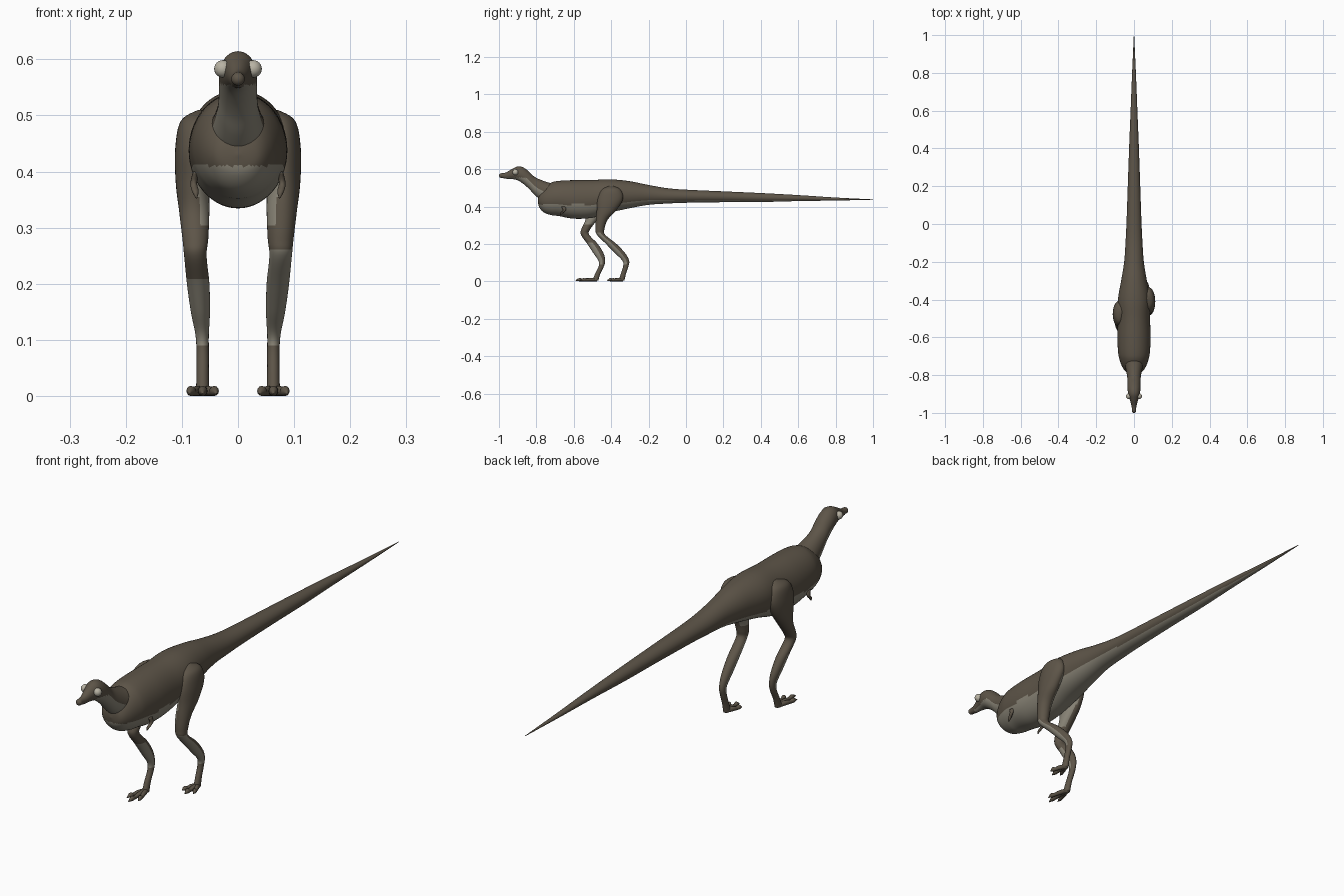
import bpy
import bmesh
from math import cos, sin, pi
from mathutils import Vector

cube = bpy.data.objects.get("Cube")
if cube:
    bpy.data.objects.remove(cube, do_unlink=True)


def material(name, rgb):
    mat = bpy.data.materials.new(name)
    mat.use_nodes = True
    colour = (*rgb, 1.0)
    mat.diffuse_color = colour
    mat.node_tree.nodes["Principled BSDF"].inputs["Base Color"].default_value = colour
    return mat


brown = material("brown hide", (0.11, 0.09, 0.065))
pale = material("pale underside", (0.26, 0.24, 0.19))
ivory = material("ivory eye", (0.48, 0.45, 0.37))


def smooth_rows(rows, steps):
    """Pass a smooth curve through every column of the section table."""
    rows = [Vector(r) for r in rows]
    out = []
    for i in range(len(rows) - 1):
        a, b = rows[max(i - 1, 0)], rows[i]
        c, d = rows[i + 1], rows[min(i + 2, len(rows) - 1)]
        for k in range(steps):
            t = k / steps
            out.append(0.5 * (2 * b + (c - a) * t + (2 * a - 5 * b + 4 * c - d) * t ** 2
                              + (3 * b - a - 3 * c + d) * t ** 3))
    return out + [rows[-1]]


def finish(bm, name, materials, rule=None):
    bmesh.ops.recalc_face_normals(bm, faces=bm.faces)
    bm.normal_update()
    for face in bm.faces:
        face.smooth = True
        if rule and rule(face.calc_center_median(), face.normal):
            face.material_index = 1
    mesh = bpy.data.meshes.new(name)
    bm.to_mesh(mesh)
    bm.free()
    for mat in materials:
        mesh.materials.append(mat)
    obj = bpy.data.objects.new(name, mesh)
    bpy.context.collection.objects.link(obj)
    return obj


def loft(name, rows, axis, rule=None, sides=32, steps=5):
    """Skin oval sections (x, y, z, half width, half depth) set across an axis."""
    bm = bmesh.new()
    rings = []
    for x, y, z, a, b in smooth_rows(rows, steps):
        a, b = max(a, 0.0005), max(b, 0.0005)
        ring = []
        for k in range(sides):
            u, v = a * cos(2 * pi * k / sides), b * sin(2 * pi * k / sides)
            offset = Vector((u, 0, v)) if axis == "y" else Vector((u, v, 0))
            ring.append(bm.verts.new(Vector((x, y, z)) + offset))
        rings.append(ring)
    for low, high in zip(rings, rings[1:]):
        for k in range(sides):
            n = (k + 1) % sides
            bm.faces.new((low[k], low[n], high[n], high[k]))
    bm.faces.new(rings[0])
    bm.faces.new(rings[-1])
    return finish(bm, name, (brown, pale), rule)


def ball(name, centre, radius, mat):
    bm = bmesh.new()
    bmesh.ops.create_uvsphere(bm, u_segments=20, v_segments=12, radius=radius)
    bmesh.ops.translate(bm, verts=bm.verts, vec=centre)
    return finish(bm, name, (mat,))


# Colour rules: pale belly, throat and leg fronts
def belly_rule(c, n):
    blend = min(max((c.y + 0.45) / 0.25, 0), 1)
    return c.z < 0.41 + 0.024 * blend


def throat_rule(c, n):
    return c.y > -0.96 and c.z < 0.555 and n.z < 0.05


def leg_rule(side):
    top = 0.26 if side > 0 else 0.205

    def rule(c, n):
        if c.z > 0.3:
            return n.x * side < -0.4
        return 0.09 < c.z < top and n.y < 0.15
    return rule


# Torso and tail: y, centre height, half width, half height
torso = [
    (-.792, .43, .002, .002), (-.785, .43, .038, .034), (-.76, .435, .06, .067),
    (-.72, .441, .076, .087), (-.68, .443, .084, .094), (-.6, .438, .088, .103),
    (-.5, .441, .085, .101), (-.4, .457, .085, .088), (-.3, .463, .068, .072),
    (-.2, .462, .052, .053), (-.1, .457, .045, .041), (0, .455, .04, .035),
    (.2, .452, .033, .029), (.4, .448, .026, .024), (.6, .445, .018, .016),
    (.8, .44, .01, .008), (1, .437, .001, .001)]
loft("torso_and_tail", [(0, *r) for r in torso], "y", belly_rule, sides=56, steps=7)

# Neck and head
head = [
    (-.998, .565, .004, .004), (-.99, .566, .01, .011), (-.965, .565, .013, .016),
    (-.93, .574, .022, .027), (-.9, .577, .031, .037), (-.87, .565, .034, .044),
    (-.84, .541, .034, .046), (-.81, .511, .036, .048), (-.77, .485, .043, .055),
    (-.72, .465, .052, .06), (-.66, .46, .05, .06)]
loft("neck_and_head", [(0, *r) for r in head], "y", throat_rule, sides=40)
ball("nose", (0, -.988, .565), .012, brown)

# Legs in mid stride: height, offset, half width, half depth, left y, right y
leg = [
    (.51, .065, .006, .01, -.4, -.46), (.49, .075, .027, .05, -.4, -.47),
    (.44, .079, .033, .068, -.405, -.475), (.38, .081, .03, .052, -.425, -.485),
    (.33, .078, .027, .032, -.45, -.505), (.28, .076, .023, .024, -.46, -.535),
    (.25, .076, .02, .022, -.455, -.54), (.2, .071, .02, .028, -.4, -.5),
    (.15, .067, .017, .027, -.352, -.468), (.11, .064, .012, .018, -.322, -.45),
    (.08, .063, .011, .014, -.322, -.453), (.04, .063, .011, .014, -.335, -.472),
    (.004, .063, .012, .016, -.345, -.485)]

for label, side in (("left", 1), ("right", -1)):
    rows = [(side * x, yl if side > 0 else yr, z, a, b) for z, x, a, b, yl, yr in leg]
    loft(label + "_leg", rows, "z", leg_rule(side), steps=6)

    # Three clawed toes fan out from each foot
    heel = rows[-1][1] + 0.008
    length = 0.085 if side > 0 else 0.115
    for toe, spread in (("inner", -.022), ("middle", 0), ("outer", .022)):
        reach = length if spread == 0 else length * 0.78
        sections = [(0, 0, .009, .008), (.4, .5, .009, .009), (.65, .8, .007, .007),
                    (.8, .95, .008, .009), (1, 1.1, .001, .001)]
        path = [(side * (.063 + spread * s), heel - reach * t, max(h, .005), w, h)
                for t, s, w, h in sections]
        loft(label + "_" + toe + "_toe", path, "y", sides=12, steps=3)

    ball(label + "_eye", (side * .027, -.912, .583), .0155, ivory)

    # Tiny forelimb tucked against the chest
    arm = [(side * .074, -.655, .4, .006, .012), (side * .079, -.65, .38, .006, .008),
           (side * .076, -.665, .365, .006, .007), (side * .074, -.672, .352, .001, .001)]
    loft(label + "_forelimb", arm, "z", sides=12, steps=3)
